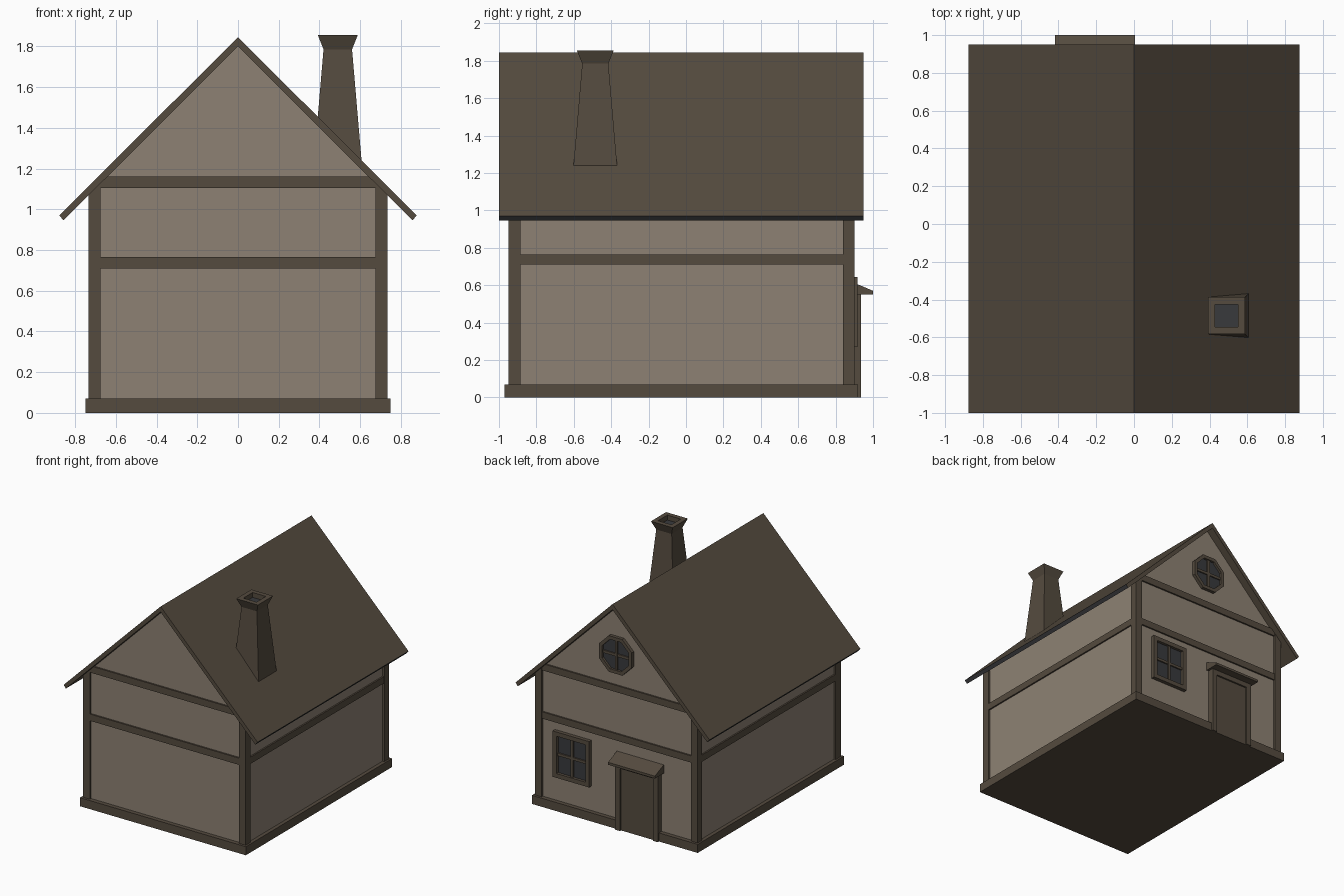
import bpy, bmesh, math

if "Cube" in bpy.data.objects:
    bpy.data.objects.remove(bpy.data.objects["Cube"])


def material(name, rgb):
    m = bpy.data.materials.new(name)
    m.diffuse_color = (*rgb, 1)
    m.use_nodes = True
    m.node_tree.nodes["Principled BSDF"].inputs["Base Color"].default_value = m.diffuse_color
    return m


PLASTER = material("plaster", (0.270, 0.222, 0.172))
WOOD = material("dark_timber", (0.090, 0.070, 0.049))
SLATE = material("dark_slate", (0.040, 0.042, 0.046))


def finish(name, bm, *mats):
    bmesh.ops.recalc_face_normals(bm, faces=bm.faces)
    me = bpy.data.meshes.new(name)
    bm.to_mesh(me)
    bm.free()
    for m in mats:
        me.materials.append(m)
    ob = bpy.data.objects.new(name, me)
    bpy.context.collection.objects.link(ob)
    return ob


def prism(name, polys, y0, y1, *mats):
    """Extrude x-z outlines along y."""
    bm = bmesh.new()
    for pts in polys:
        a = [bm.verts.new((x, y0, z)) for x, z in pts]
        b = [bm.verts.new((x, y1, z)) for x, z in pts]
        bm.faces.new(a)
        bm.faces.new(b[::-1])
        for i in range(len(pts)):
            j = (i + 1) % len(pts)
            bm.faces.new((a[i], a[j], b[j], b[i]))
    return finish(name, bm, *mats)


def rect(x0, x1, z0, z1):
    return [(x0, z0), (x1, z0), (x1, z1), (x0, z1)]


def box(name, x0, x1, y0, y1, z0, z1, mat):
    return prism(name, [rect(x0, x1, z0, z1)], y0, y1, mat)


# plaster body with gables, standing on a timber sill
prism("walls", [[(-0.72, 0.03), (0.72, 0.03), (0.72, 1.09), (0, 1.81), (-0.72, 1.09)]],
      -0.935, 0.885, PLASTER)
box("foundation", -0.75, 0.75, -0.97, 0.92, 0, 0.07, WOOD)

# corner posts, cut to the roof slope
for s, side in ((-1, "left"), (1, "right")):
    post = [(s * 0.675, 0.05), (s * 0.735, 0.05), (s * 0.735, 1.075), (s * 0.675, 1.135)]
    prism("front_post_" + side, [post], -0.95, -0.885, WOOD)
    prism("back_post_" + side, [post], 0.84, 0.90, WOOD)
    # side rails
    xs = sorted((s * 0.70, s * 0.732))
    box("side_rail_" + side, *xs, -0.90, 0.86, 0.71, 0.765, WOOD)

# rails across both gable ends
for end, y0, y1 in (("front", -0.948, -0.90), ("back", 0.85, 0.898)):
    box(end + "_rail", -0.70, 0.70, y0, y1, 0.71, 0.765, WOOD)
    prism(end + "_tie_beam", [[(-0.70, 1.105), (0.70, 1.105), (0.645, 1.16), (-0.645, 1.16)]],
          y0, y1, WOOD)

# roof, with slate-coloured eave edges
roof = prism("roof", [[(0, 1.845), (0.877, 0.97), (0.857, 0.945), (0, 1.80),
                       (-0.857, 0.945), (-0.877, 0.97)]], -1.0, 0.95, WOOD, SLATE)
for p in roof.data.polygons:
    if p.normal.z < -0.3 and p.normal.x * p.center.x > 0.1:
        p.material_index = 1

# tapered chimney with flared cap and sunken flue
bm = bmesh.new()
rings = []
for z, h in ((1.20, 0.120), (1.785, 0.070), (1.855, 0.098), (1.855, 0.060), (1.815, 0.060)):
    rings.append([bm.verts.new((0.49 + sx * h, -0.485 + sy * h, z))
                  for sx, sy in ((-1, -1), (1, -1), (1, 1), (-1, 1))])
for a, b in zip(rings, rings[1:]):
    for i in range(4):
        j = (i + 1) % 4
        bm.faces.new((a[i], a[j], b[j], b[i]))
bm.faces.new(rings[0][::-1])
flue = bm.faces.new(rings[-1])
flue.material_index = 1
finish("chimney", bm, WOOD, SLATE)

# door, jambs, lintel and sloped canopy on the back
DX = -0.207
box("door", DX - 0.155, DX + 0.155, 0.87, 0.922, 0.0, 0.53, WOOD)
prism("door_frame", [rect(DX - 0.193, DX - 0.15, 0, 0.56), rect(DX + 0.15, DX + 0.193, 0, 0.56),
                     rect(DX - 0.15, DX + 0.15, 0.51, 0.56)], 0.87, 0.936, WOOD)
bm = bmesh.new()
profile = [(0.87, 0.55), (1.0, 0.55), (1.0, 0.57), (0.93, 0.60), (0.87, 0.625)]
face = bm.faces.new([bm.verts.new((DX - 0.212, y, z)) for y, z in profile])
ext = bmesh.ops.extrude_face_region(bm, geom=[face], use_keep_orig=True)
for v in ext["geom"]:
    if isinstance(v, bmesh.types.BMVert):
        v.co.x += 0.424
finish("door_canopy", bm, WOOD)

# square window on the back
WX, WH, Z0, Z1 = 0.40, 0.165, 0.27, 0.645
T, ZM = 0.035, 0.4575
prism("window_frame", [rect(WX - WH, WX - WH + T, Z0, Z1), rect(WX + WH - T, WX + WH, Z0, Z1),
                       rect(WX - WH + T, WX + WH - T, Z0, Z0 + T),
                       rect(WX - WH + T, WX + WH - T, Z1 - T, Z1)], 0.87, 0.916, WOOD)
box("window_glass", WX - WH + 0.01, WX + WH - 0.01, 0.87, 0.893, Z0 + 0.01, Z1 - 0.01, SLATE)
box("window_mullion", WX - 0.011, WX + 0.011, 0.87, 0.905, Z0 + 0.01, Z1 - 0.01, WOOD)
box("window_crossbar", WX - WH + 0.01, WX + WH - 0.01, 0.87, 0.904, ZM - 0.011, ZM + 0.011, WOOD)

# eight-sided gable window on the back
CZ = 1.41


def octagon(r):
    return [(r * math.cos(math.pi / 8 + i * math.pi / 4),
             CZ + r * math.sin(math.pi / 8 + i * math.pi / 4)) for i in range(8)]


outer, inner = octagon(0.16), octagon(0.13)
prism("gable_window_frame", [[outer[i], outer[(i + 1) % 8], inner[(i + 1) % 8], inner[i]]
                             for i in range(8)], 0.87, 0.912, WOOD)
prism("gable_window_glass", [octagon(0.135)], 0.87, 0.893, SLATE)
box("gable_window_mullion", -0.011, 0.011, 0.87, 0.904, CZ - 0.122, CZ + 0.122, WOOD)
box("gable_window_crossbar", -0.122, 0.122, 0.87, 0.903, CZ - 0.011, CZ + 0.011, WOOD)
